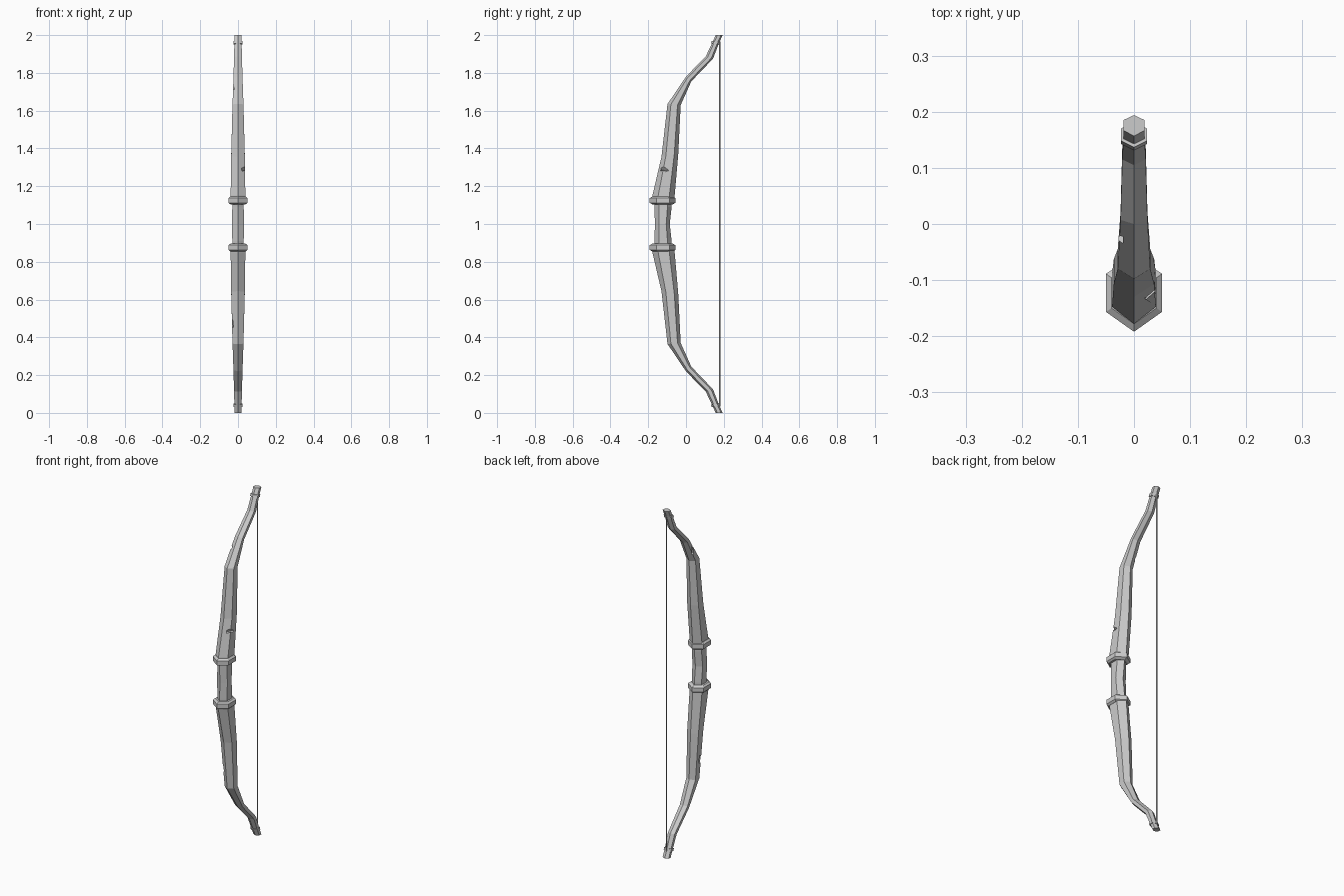
import bpy, bmesh
from mathutils import Matrix, Vector

if "Cube" in bpy.data.objects:
    bpy.data.objects.remove(bpy.data.objects["Cube"])


def loft(name, sections, flip=False):
    """Six-sided loft. Section = front y, front z, back y, back z, half width."""
    bm = bmesh.new()
    rings = []
    for fy, fz, by, bz, w in sections:
        ring = []
        for sx, t in ((0, 0), (1, .26), (1, .76), (0, 1), (-1, .76), (-1, .26)):
            z = fz + (bz - fz) * t
            ring.append(bm.verts.new((sx * w, fy + (by - fy) * t, 2 - z if flip else z)))
        rings.append(ring)
    for a, b in zip(rings, rings[1:]):
        for i in range(6):
            j = (i + 1) % 6
            bm.faces.new((a[i], a[j], b[j], b[i]))
    bm.faces.new(rings[0])
    bm.faces.new(rings[-1])
    bmesh.ops.recalc_face_normals(bm, faces=bm.faces)
    return finish(name, bm)


def finish(name, bm):
    me = bpy.data.meshes.new(name)
    bm.to_mesh(me)
    bm.free()
    ob = bpy.data.objects.new(name, me)
    bpy.context.collection.objects.link(ob)
    return ob


def chip(limb, name, loc, direction, size):
    """Small wedge nick cut into a limb edge."""
    bm = bmesh.new()
    bmesh.ops.create_cube(bm, size=1)
    bmesh.ops.scale(bm, verts=bm.verts, vec=size)
    rot = Vector(direction).to_track_quat('Z', 'Y').to_matrix().to_4x4()
    bmesh.ops.transform(bm, verts=bm.verts, matrix=Matrix.Translation(loc) @ rot)
    cutter = finish(name, bm)
    cutter.hide_render = True
    cutter.hide_viewport = True
    cutter.display_type = 'WIRE'
    mod = limb.modifiers.new(name, 'BOOLEAN')
    mod.object = cutter
    mod.operation = 'DIFFERENCE'
    mod.solver = 'EXACT'


# Recurved limb, drawn from the grip to the tip
limb_path = [
    (-.178, 1.13, -.062, 1.13, .039),
    (-.178, 1.15, -.060, 1.15, .039),
    (-.130, 1.355, -.041, 1.37, .036),
    (-.098, 1.635, -.028, 1.63, .029),
    (.000, 1.78, .028, 1.755, .024),
    (.105, 1.888, .143, 1.875, .021),
    (.140, 1.962, .175, 1.958, .019),
    (.157, 2.00, .194, 2.00, .019),
]
# Faceted collar beside the grip
collar = [
    (-.178, 1.104, -.070, 1.104, .040),
    (-.192, 1.112, -.056, 1.112, .050),
    (-.192, 1.137, -.056, 1.137, .050),
    (-.178, 1.146, -.070, 1.146, .040),
]
# Thin band that holds the string
tip_band = [
    (.131, 1.956, .176, 1.949, .023),
    (.137, 1.969, .181, 1.964, .023),
]
limbs = {}
for side, flip in (("upper", False), ("lower", True)):
    limbs[side] = loft(side + "_limb", limb_path, flip)
    loft(side + "_collar", collar, flip)
    loft(side + "_tip_band", tip_band, flip)

# Grip, slightly waisted
loft("grip", [
    (-.168, .88, -.076, .88, .030),
    (-.168, .91, -.076, .91, .030),
    (-.164, 1.0, -.086, 1.0, .033),
    (-.168, 1.09, -.076, 1.09, .030),
    (-.168, 1.12, -.076, 1.12, .030),
])

# Bowstring
bm = bmesh.new()
bmesh.ops.create_cone(bm, cap_ends=True, segments=6, radius1=.003, radius2=.003, depth=1.93)
bmesh.ops.translate(bm, verts=bm.verts, vec=(0, .179, 1))
finish("bowstring", bm)

# Worn nicks
chip(limbs["upper"], "chip_a", (.042, -.118, 1.30), (.6, -.4, 1), (.05, .012, .05))
chip(limbs["upper"], "chip_b", (-.030, -.020, 1.70), (-.3, .2, 1), (.012, .04, .05))
chip(limbs["lower"], "chip_c", (-.038, -.088, .47), (-.5, -.2, 1), (.02, .05, .04))
